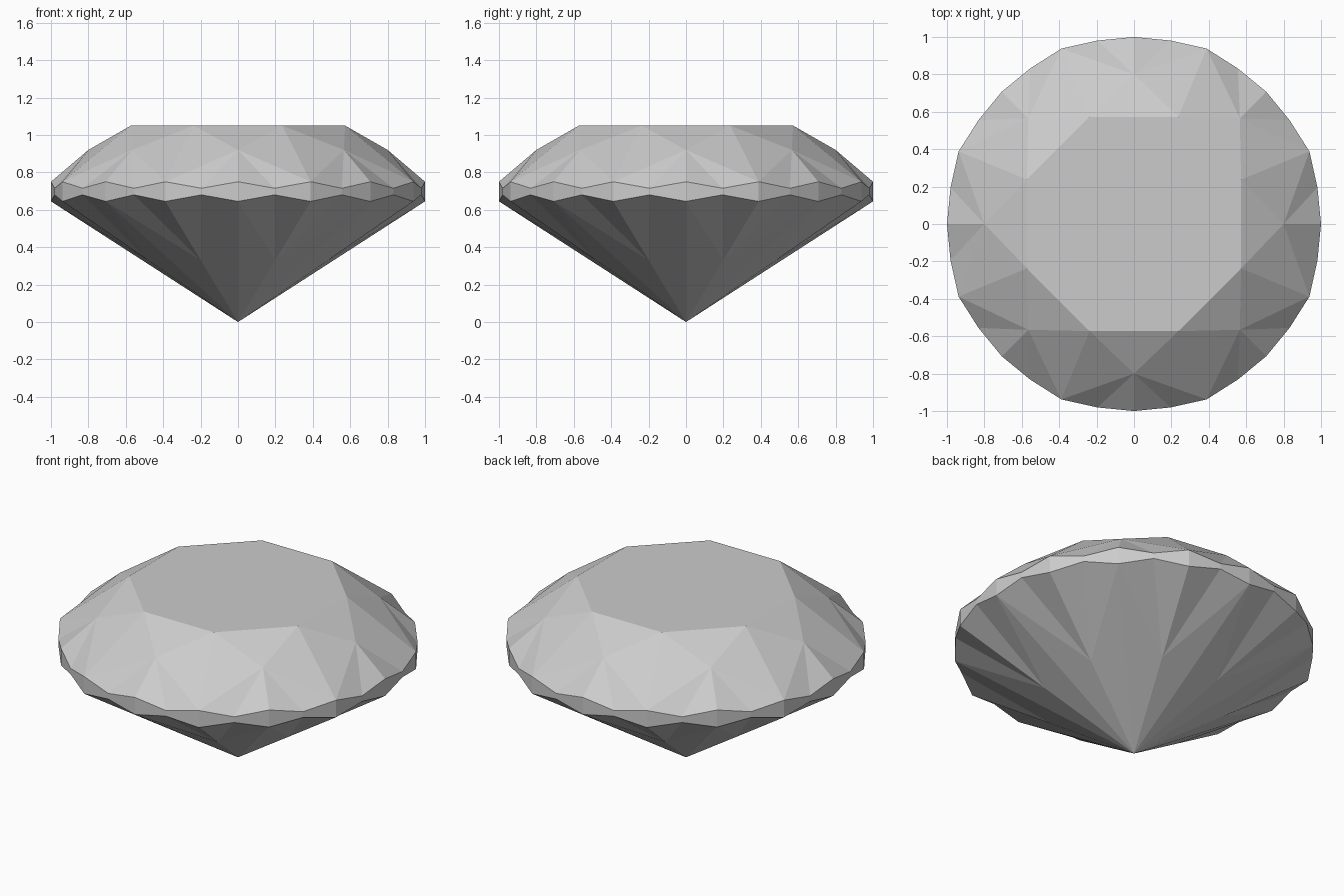
import bpy, bmesh
from math import cos, sin, pi

if "Cube" in bpy.data.objects:
    bpy.data.objects.remove(bpy.data.objects["Cube"])

bm = bmesh.new()

def ring(count, radius, z, offset=0.0):
    """Ring of points; radius and z are lists that repeat around the ring."""
    pts = []
    for i in range(count):
        a = 2 * pi * i / count + offset
        r, h = radius[i % len(radius)], z[i % len(z)]
        pts.append(bm.verts.new((r * cos(a), r * sin(a), h)))
    return pts

step = pi / 8
table = ring(8, [0.62], [1.05], step)
crown = ring(8, [0.80], [0.92])
girdle_r = [1.0, 1.0, 1.015, 1.0]
upper = ring(32, girdle_r, [0.75, 0.715])
lower = ring(32, girdle_r, [0.645, 0.68])
pavilion = ring(8, [0.52], [0.33], step)
culet = bm.verts.new((0, 0, 0))
face = bm.faces.new

# flat table on top
face(table)

for k in range(8):
    n = (k + 1) % 8
    g = [(4 * k + j) % 32 for j in range(-2, 7)]   # g[2] at crown point, g[4] half way to the next
    # star facet and the two halves of the bezel facet
    face((table[k - 1], crown[k], table[k]))
    face((table[k], crown[k], upper[g[4]]))
    face((table[k], upper[g[4]], crown[n]))
    # upper girdle facets
    for j in range(4):
        face((crown[k], upper[g[j]], upper[g[j + 1]]))
    # pavilion main facets, meeting at the culet
    face((culet, pavilion[k], lower[g[2]]))
    face((culet, lower[g[6]], pavilion[k]))
    # lower girdle facets
    for j in range(2, 6):
        face((pavilion[k], lower[g[j + 1]], lower[g[j]]))

# girdle band
for i in range(32):
    j = (i + 1) % 32
    face((lower[i], lower[j], upper[j], upper[i]))

bmesh.ops.recalc_face_normals(bm, faces=bm.faces[:])
mesh = bpy.data.meshes.new("cut_gem")
bm.to_mesh(mesh)
bm.free()
bpy.context.collection.objects.link(bpy.data.objects.new("cut_gem", mesh))
